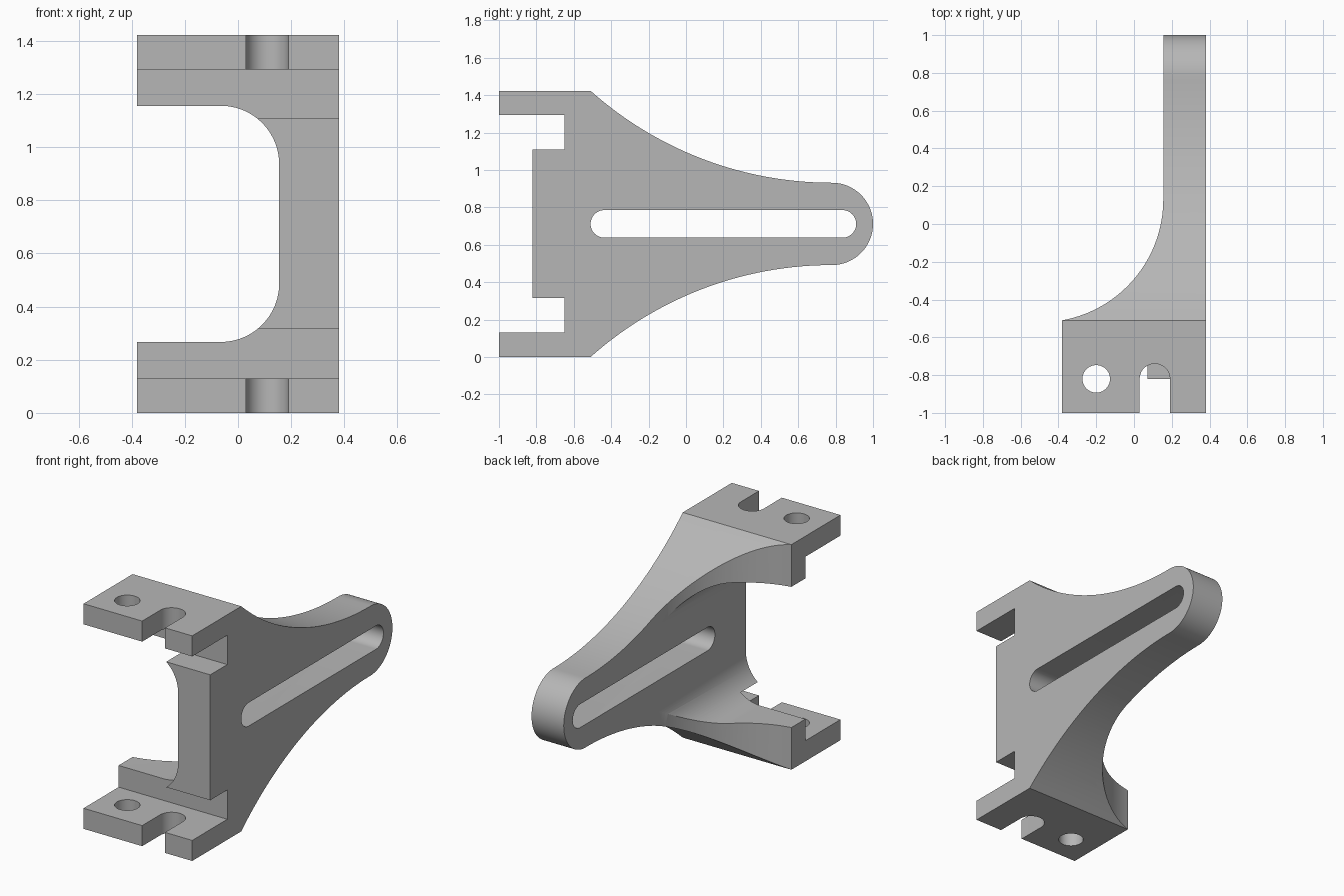
import bpy
import bmesh
from math import asin, cos, pi, sin, radians

default = bpy.data.objects.get("Cube")
if default:
    bpy.data.objects.remove(default, do_unlink=True)

HEIGHT = 1.423
MID = HEIGHT / 2
HALF_W = 0.38
PLATE_X = 0.155      # inner face of the upright plate

grey = bpy.data.materials.new("plain grey")
grey.use_nodes = True
colour = (0.47, 0.47, 0.47, 1)
grey.diffuse_color = colour
grey.node_tree.nodes["Principled BSDF"].inputs["Base Color"].default_value = colour


def arc(cx, cy, r, start, end, steps=24):
    """Points on an arc, angles in radians."""
    angles = [start + (end - start) * i / steps for i in range(steps + 1)]
    return [(cx + r * cos(a), cy + r * sin(a)) for a in angles]


def prism(name, outline, axis, low, high):
    """Extrude a 2D outline along one axis."""
    place = {"x": lambda u, v, t: (t, u, v),
             "y": lambda u, v, t: (u, t, v),
             "z": lambda u, v, t: (u, v, t)}[axis]
    bm = bmesh.new()
    ends = [[bm.verts.new(place(u, v, t)) for u, v in outline] for t in (low, high)]
    bm.faces.new(ends[0])
    bm.faces.new(ends[1])
    n = len(outline)
    for i in range(n):
        j = (i + 1) % n
        bm.faces.new((ends[0][i], ends[0][j], ends[1][j], ends[1][i]))
    bmesh.ops.recalc_face_normals(bm, faces=bm.faces)
    mesh = bpy.data.meshes.new(name)
    bm.to_mesh(mesh)
    bm.free()
    mesh.materials.append(grey)
    obj = bpy.data.objects.new(name, mesh)
    bpy.context.collection.objects.link(obj)
    return obj


def cut(target, cutter):
    """Subtract a cutter and discard it."""
    bpy.ops.object.select_all(action="DESELECT")
    bpy.context.view_layer.objects.active = target
    target.select_set(True)
    mod = target.modifiers.new("cut", "BOOLEAN")
    mod.operation = "DIFFERENCE"
    mod.solver = "EXACT"
    mod.object = cutter
    bpy.ops.object.modifier_apply(modifier=mod.name)
    bpy.data.objects.remove(cutter, do_unlink=True)


# Side outline: lower half from the nose to the front, mirrored for the top
nose_y, nose_r = 0.78, 0.22
flange_y = -0.51
run, rise = nose_y - flange_y, MID - nose_r
sweep_r = (run ** 2 + rise ** 2) / (2 * rise)
sweep = arc(nose_y, rise - sweep_r, sweep_r, pi / 2, pi / 2 + asin(run / sweep_r), 36)
lower = arc(nose_y, MID, nose_r, 0, -pi / 2) + sweep[1:-1]
lower += [(flange_y, 0), (-1, 0), (-1, 0.13), (-0.65, 0.13), (-0.65, 0.315), (-0.82, 0.315)]
upper = [(y, HEIGHT - z) for y, z in reversed(lower[1:])]
bracket = prism("bracket", lower + upper, "x", -HALF_W, HALF_W)

# Rounded pocket between the two arms
r = 0.22
floor, roof = 0.267, HEIGHT - 0.267
pocket = [(-0.6, floor)] + arc(PLATE_X - r, floor + r, r, -pi / 2, 0)
pocket += arc(PLATE_X - r, roof - r, r, 0, pi / 2) + [(-0.6, roof)]
cut(bracket, prism("pocket_cutter", pocket, "y", -1.2, 1.2))

# Curved sweep that narrows the arms into the plate
R = 0.65
bend = arc(PLATE_X - R, 0.13, R, 0, -pi / 2, 48)
cut(bracket, prism("sweep_cutter", [(PLATE_X, 1.2)] + bend + [(PLATE_X - R, 1.2)],
                   "z", -0.2, HEIGHT + 0.2))

# Long slot through the plate
sr = 0.074
slot = arc(0.91 - sr, MID, sr, -pi / 2, pi / 2) + arc(-0.51 + sr, MID, sr, pi / 2, 3 * pi / 2)
cut(bracket, prism("slot_cutter", slot, "x", -0.6, 0.6))

# Bolt hole and open notch in each flange
for low, high in ((-0.1, 0.2), (HEIGHT - 0.2, HEIGHT + 0.1)):
    hole = arc(-0.2, -0.82, 0.073, 0, 2 * pi, 40)[:-1]
    notch = [(0.03, -1.1), (0.19, -1.1)] + arc(0.11, -0.82, 0.08, 0, pi)
    cut(bracket, prism("hole_cutter", hole, "z", low, high))
    cut(bracket, prism("notch_cutter", notch, "z", low, high))

bpy.ops.object.shade_smooth_by_angle(angle=radians(25))
